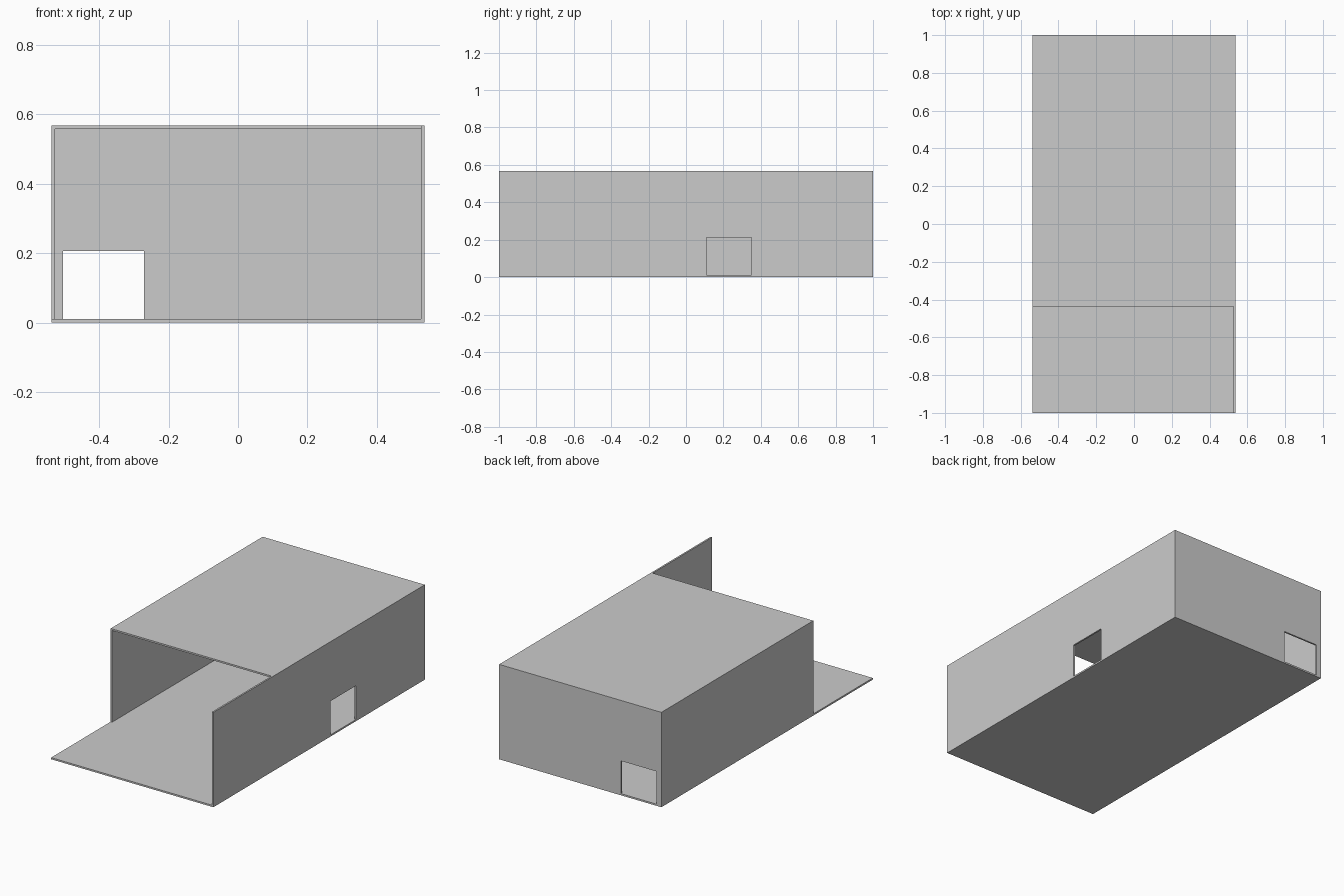
import bpy, bmesh
from mathutils import Vector

if "Cube" in bpy.data.objects:
    bpy.data.objects.remove(bpy.data.objects["Cube"])

W, L, H, T = 0.537, 1.0, 0.568, 0.01   # half width, half length, height, thickness
CUT = -0.437                           # front edge of roof and left wall


def slab(name, outline, push):
    """Extrude a flat outline of 3D points along a vector."""
    bm = bmesh.new()
    face = bm.faces.new([bm.verts.new(p) for p in outline])
    geom = bmesh.ops.extrude_face_region(bm, geom=[face])["geom"]
    verts = [g for g in geom if isinstance(g, bmesh.types.BMVert)]
    bmesh.ops.translate(bm, verts=verts, vec=Vector(push))
    bmesh.ops.recalc_face_normals(bm, faces=bm.faces)
    mesh = bpy.data.meshes.new(name)
    bm.to_mesh(mesh)
    bm.free()
    obj = bpy.data.objects.new(name, mesh)
    bpy.context.collection.objects.link(obj)
    return obj


def wall_outline(a, b, top, door=None):
    """Wall elevation from a to b, optionally notched by (start, end, height)."""
    pts = [(a, T)]
    if door:
        s, e, h = door
        pts += [(s, T), (s, h), (e, h), (e, T)]
    return pts + [(b, T), (b, top), (a, top)]


def plate(name, y0, z):
    slab(name, [(-W, y0, z), (W, y0, z), (W, L, z), (-W, L, z)], (0, 0, T))


# Floor runs the full length, roof stops short at the front
plate("floor", -L, 0)
plate("roof", CUT, H - T)

# Right wall: full length, with a doorway; its front part rises to full height
right = wall_outline(-L, L, H - T, (0.11, 0.35, 0.212))
right[-1:] = [(CUT, H - T), (CUT, H), (-L, H)]
slab("right_wall", [(W - T, y, z) for y, z in right], (T, 0, 0))

# Left wall: shorter and solid
slab("left_wall", [(-W, y, z) for y, z in wall_outline(CUT, L, H - T)], (T, 0, 0))

# Back wall between the side walls, with a doorway near the left corner
back = wall_outline(-W + T, W - T, H - T, (-0.504, -0.27, 0.206))
slab("back_wall", [(x, L - T, z) for x, z in back], (0, T, 0))
